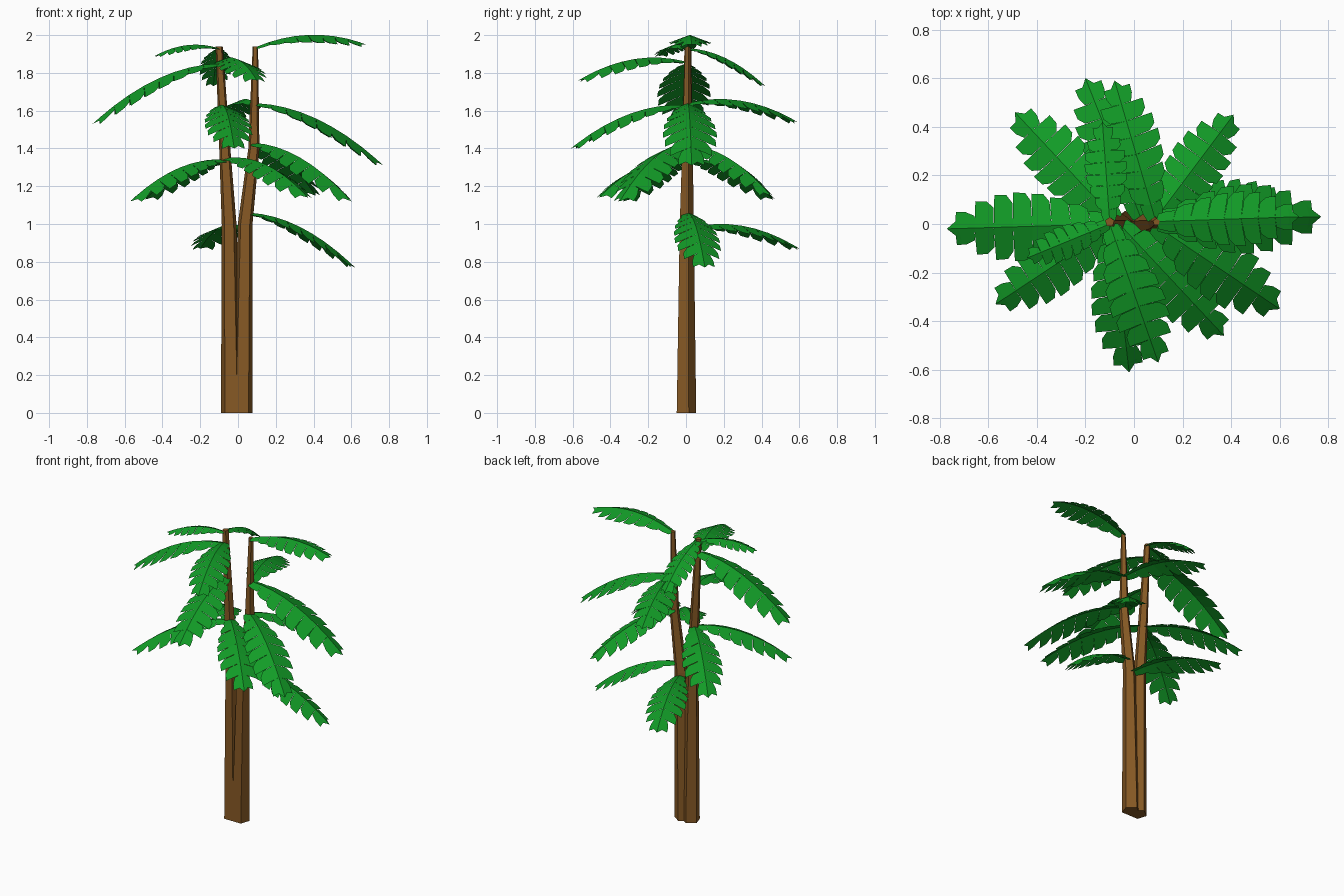
import bpy, math
from mathutils import Vector

if "Cube" in bpy.data.objects:
    bpy.data.objects.remove(bpy.data.objects["Cube"])


def material(name, rgb):
    m = bpy.data.materials.new(name)
    m.diffuse_color = (*rgb, 1)
    m.use_nodes = True
    m.node_tree.nodes["Principled BSDF"].inputs["Base Color"].default_value = m.diffuse_color
    return m


bark = material("brown bark", (0.24, 0.10, 0.018))
green = material("leaf green", (0.006, 0.33, 0.02))


def make(name, verts, faces, mat):
    me = bpy.data.meshes.new(name)
    me.from_pydata(verts, [], faces)
    me.materials.append(mat)
    ob = bpy.data.objects.new(name, me)
    bpy.context.collection.objects.link(ob)
    return ob


# Five-sided tapering trunks, flat side to the front
def trunk(name, rings):
    verts, faces, n = [], [], 5
    for x, y, z, r in rings:
        for k in range(n):
            a = math.pi / 2 + k * math.tau / n
            verts.append((x + r * math.cos(a), y + r * math.sin(a), z))
    for i in range(len(rings) - 1):
        for k in range(n):
            j = (k + 1) % n
            faces.append((i * n + k, i * n + j, (i + 1) * n + j, (i + 1) * n + k))
    faces.append(tuple(reversed(range(n))))
    faces.append(tuple(range(len(verts) - n, len(verts))))
    make(name, verts, faces, bark)


trunk("left_trunk", [(-0.036, -0.003, 0, 0.057), (-0.047, 0, 1.0, 0.041),
                     (-0.07, 0.005, 1.4, 0.031), (-0.10, 0.008, 1.94, 0.020)])
trunk("right_trunk", [(0.022, -0.003, 0, 0.057), (0.038, 0, 1.0, 0.041),
                      (0.084, 0.005, 1.4, 0.031), (0.092, 0.008, 1.94, 0.015)])

# Relative half width of each torn lobe from base to tip
LOBES = [0.38, 0.62, 0.82, 0.95, 1.0, 0.95, 0.78, 0.48]


# Arched leaf, folded down along the midrib, with saw-tooth lobes
def leaf(name, base, tip):
    base, tip = Vector(base), Vector(tip)
    span = tip - base
    length = span.length
    width = 0.19 * length
    side = Vector((span.y, -span.x, 0)).normalized()

    def rib(t):
        return base + span * t + Vector((0, 0, 0.1 * length * 4 * t * (1 - t)))

    def edge(t, w, s):
        tangent = (rib(t + 0.01) - rib(t - 0.01)).normalized()
        up = side.cross(tangent)
        return rib(t) + (side * s - up * 0.38) * (w * width)

    verts, faces = [], []

    def add(points, s):
        ids = list(range(len(verts), len(verts) + len(points)))
        verts.extend(points)
        faces.append(ids if s > 0 else ids[::-1])

    n = len(LOBES)
    for s in (1, -1):
        for i, w in enumerate(LOBES):
            t0, t1 = i / n * 0.95, (i + 1) / n * 0.95
            add([rib(t0), edge(t0 + 0.03 * w, w * 0.74, s),
                 edge(t0 + 0.075, w * 0.98, s),
                 edge(min(t1 + 0.035 * w, 0.98), w, s), rib(t1)], s)
        add([rib(0.93), edge(0.93, 0.34, s), rib(1)], s)   # arrow-like tip
    make(name, verts, faces, green)


# Leaves: base point and tip point
LEAVES = [
    # left trunk
    ((-0.10, 0.00, 1.93), (-0.44, -0.14, 1.89)),
    ((-0.10, 0.01, 1.93), (-0.13, 0.42, 1.73)),
    ((-0.10, 0.00, 1.85), (-0.77, -0.02, 1.53)),
    ((-0.10, 0.00, 1.86), (0.10, -0.57, 1.76)),
    ((-0.09, 0.00, 1.63), (-0.02, -0.61, 1.40)),
    ((-0.07, 0.00, 1.34), (-0.57, -0.33, 1.12)),
    ((-0.07, 0.01, 1.34), (-0.49, 0.46, 1.13)),
    ((-0.06, 0.00, 1.35), (0.37, -0.46, 1.14)),
    # right trunk
    ((0.09, 0.01, 1.935), (0.68, 0.03, 1.95)),
    ((0.09, 0.01, 1.64), (0.77, 0.03, 1.31)),
    ((0.09, 0.01, 1.64), (-0.08, 0.59, 1.54)),
    ((0.08, 0.00, 1.43), (0.60, -0.35, 1.12)),
    ((0.08, 0.01, 1.42), (0.41, 0.45, 1.15)),
    ((0.06, 0.01, 1.06), (0.62, 0.10, 0.77)),
    ((0.03, 0.02, 0.98), (-0.20, 0.60, 0.87)),
]
for i, (b, t) in enumerate(LEAVES):
    leaf("leaf_%02d" % (i + 1), b, t)
